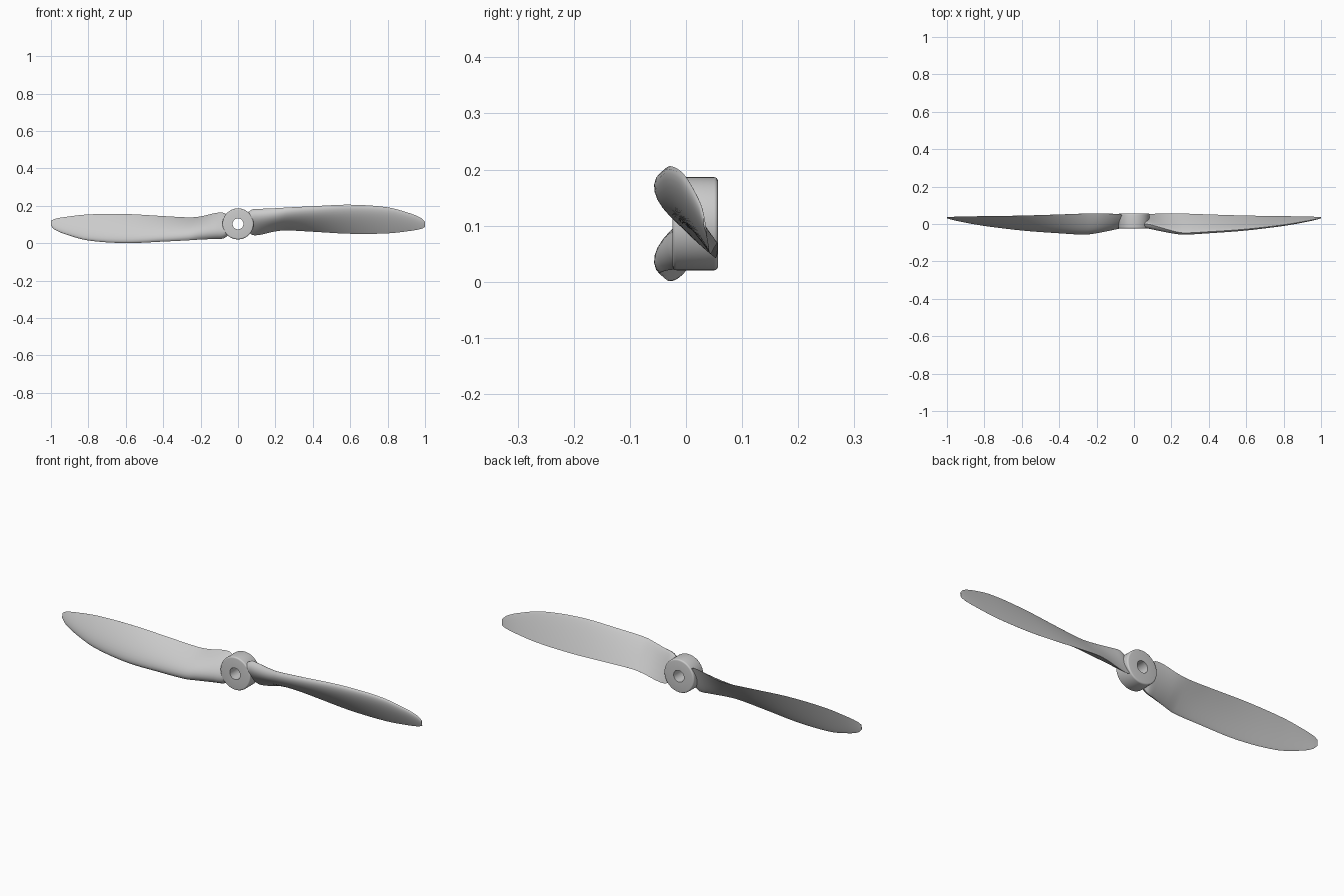
import bpy, bmesh, math
from mathutils import Vector, Matrix

if "Cube" in bpy.data.objects:
    bpy.data.objects.remove(bpy.data.objects["Cube"])

CZ = 0.1035  # height of the shaft axis


def make_object(name, bm):
    bmesh.ops.recalc_face_normals(bm, faces=bm.faces)
    me = bpy.data.meshes.new(name)
    bm.to_mesh(me)
    bm.free()
    ob = bpy.data.objects.new(name, me)
    bpy.context.collection.objects.link(ob)
    bpy.ops.object.select_all(action='DESELECT')
    ob.select_set(True)
    bpy.context.view_layer.objects.active = ob
    bpy.ops.object.shade_smooth_by_angle(angle=math.radians(35))
    return ob


def bridge(bm, a, b):
    n = len(a)
    for i in range(n):
        bm.faces.new((a[i], a[(i + 1) % n], b[(i + 1) % n], b[i]))


# Hub: ring with rounded rims, lathed about the y axis
def build_hub():
    ro, ri, y0, y1, r = 0.083, 0.029, -0.024, 0.057, 0.007
    prof = [(ri, y0)]
    prof += [(ro - r + r * math.sin(a), y0 + r - r * math.cos(a))
             for a in (i * math.pi / 8 for i in range(5))]
    prof += [(ro - r + r * math.cos(a), y1 - r + r * math.sin(a))
             for a in (i * math.pi / 8 for i in range(5))]
    prof += [(ri, y1)]
    bm = bmesh.new()
    n = 64
    rings = []
    for k in range(n):
        t = 2 * math.pi * k / n
        rings.append([bm.verts.new((p * math.cos(t), y, CZ + p * math.sin(t))) for p, y in prof])
    for k in range(n):
        bridge(bm, rings[k], rings[(k + 1) % n])
    return make_object("hub", bm)


# Blade stations: x, leading edge z, y, trailing edge z, y, thickness
STATIONS = [
    (0.055, .168, .000, .058, .047, .034),
    (0.08, .182, -.002, .044, .052, .038),
    (0.12, .184, -.012, .046, .055, .040),
    (0.20, .187, -.035, .064, .057, .038),
    (0.26, .191, -.047, .069, .056, .033),
    (0.40, .198, -.041, .062, .051, .027),
    (0.60, .206, -.027, .051, .045, .021),
    (0.80, .192, -.004, .053, .042, .015),
    (0.92, .160, .016, .066, .040, .010),
    (0.98, .134, .028, .077, .038, .006),
    (1.00, .114, .033, .087, .036, .003),
]


def interpolate(steps):
    S = [Vector(s) for s in STATIONS]

    def slope(i):
        a, b = max(i - 1, 0), min(i + 1, len(S) - 1)
        return (S[b] - S[a]) / (S[b][0] - S[a][0])
    out = []
    for i in range(len(S) - 1):
        h = S[i + 1][0] - S[i][0]
        for k in range(steps):
            t = k / steps
            out.append(S[i] * (2*t**3 - 3*t*t + 1) + slope(i) * h * (t**3 - 2*t*t + t)
                       + S[i + 1] * (3*t*t - 2*t**3) + slope(i + 1) * h * (t**3 - t*t))
    return out + [S[-1]]


def foil(s):
    # normalised aerofoil half thickness, peak near 30 % chord
    return 10 * (.2969 * math.sqrt(s) - .126 * s - .3516 * s**2 + .2843 * s**3 - .1015 * s**4)


# Blade: lofted aerofoil, curved on the front face and nearly flat behind
def build_blade(name):
    bm = bmesh.new()
    m = 14
    cs = [(1 - math.cos(math.pi * i / m)) / 2 for i in range(m + 1)]
    rings = []
    for x, lz, ly, tz, ty, th in interpolate(6):
        L, T = Vector((x, ly, lz)), Vector((x, ty, tz))
        d = T - L
        nrm = Vector((0, d.z, -d.y)).normalized()
        pts = [L + d * s + nrm * th * foil(s) for s in cs]
        pts += [L + d * s - nrm * th * .15 * foil(s) for s in reversed(cs[1:])]
        rings.append([bm.verts.new(p) for p in pts])
    for a, b in zip(rings, rings[1:]):
        bridge(bm, a, b)
    bm.faces.new(rings[0])
    bm.faces.new(rings[-1])
    return bm


build_hub()
make_object("blade_right", build_blade("blade_right"))
bm = build_blade("blade_left")
bmesh.ops.rotate(bm, verts=bm.verts, cent=(0, 0, CZ), matrix=Matrix.Rotation(math.pi, 3, 'Y'))
make_object("blade_left", bm)
